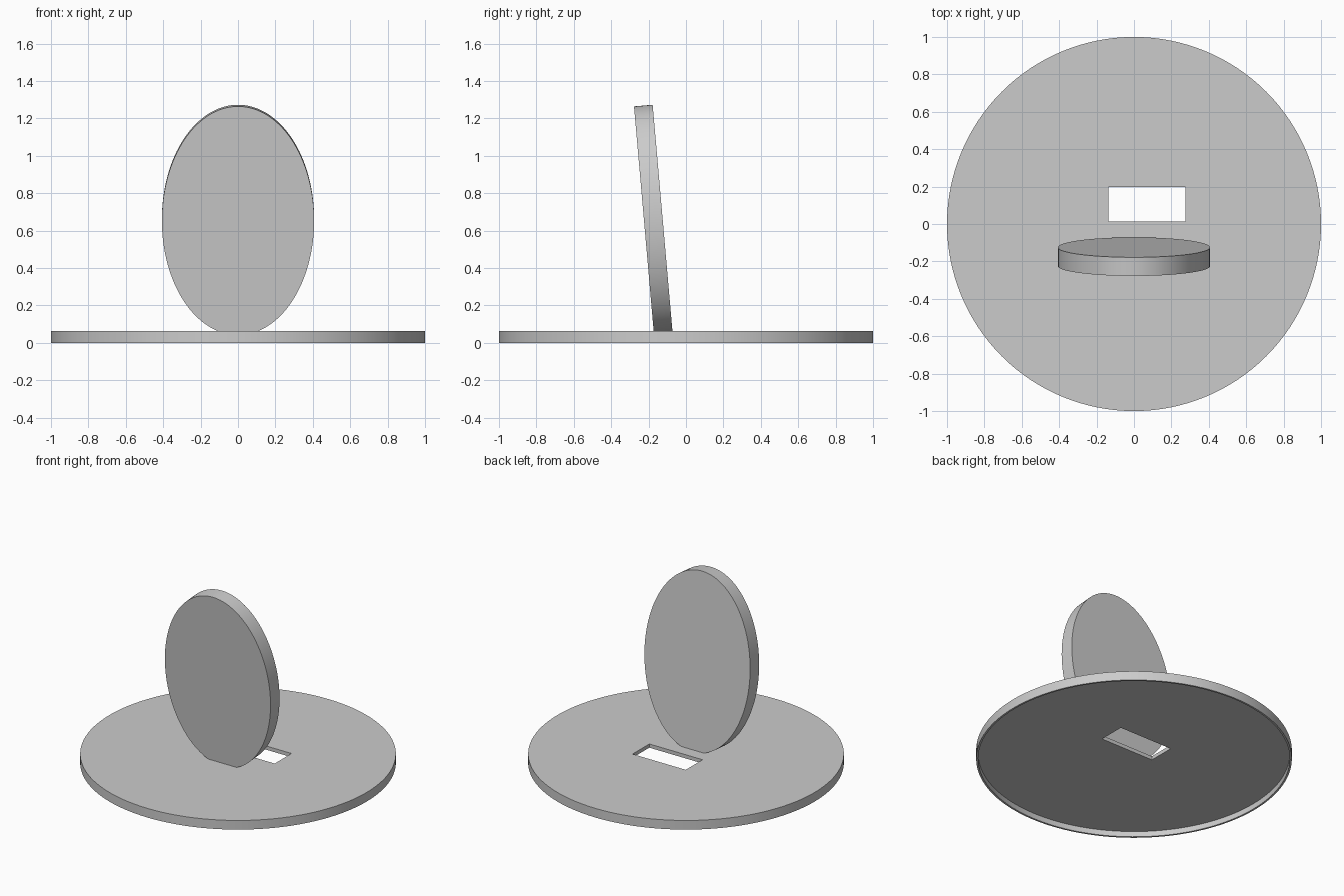
import bpy
import math

if "Cube" in bpy.data.objects:
    bpy.data.objects.remove(bpy.data.objects["Cube"], do_unlink=True)

grey = bpy.data.materials.new("plain grey")
grey.use_nodes = True
colour = (0.6, 0.6, 0.6, 1)
grey.diffuse_color = colour
grey.node_tree.nodes["Principled BSDF"].inputs["Base Color"].default_value = colour


def disc(name, radius, low, high):
    bpy.ops.mesh.primitive_cylinder_add(vertices=128, radius=radius, depth=high - low,
                                        location=(0, 0, (low + high) / 2))
    ob = bpy.context.object
    ob.name = name
    ob.data.materials.append(grey)
    return ob


def block(name, x0, x1, y0, y1, z0, z1):
    bpy.ops.mesh.primitive_cube_add(size=1, location=((x0 + x1) / 2, (y0 + y1) / 2, (z0 + z1) / 2))
    ob = bpy.context.object
    ob.name = name
    ob.scale = (x1 - x0, y1 - y0, z1 - z0)
    ob.data.materials.append(grey)
    return ob


def activate(ob):
    bpy.ops.object.select_all(action='DESELECT')
    ob.select_set(True)
    bpy.context.view_layer.objects.active = ob


def cut(ob, cutter):
    bpy.context.view_layer.update()
    activate(ob)
    mod = ob.modifiers.new("cut", 'BOOLEAN')
    mod.operation = 'DIFFERENCE'
    mod.solver = 'EXACT'
    mod.object = cutter
    bpy.ops.object.modifier_apply(modifier=mod.name)
    bpy.data.objects.remove(cutter, do_unlink=True)


def smooth(ob):
    activate(ob)
    bpy.ops.object.shade_smooth_by_angle(angle=math.radians(30))


# Round base: hollow underneath with a thin rim, and a rectangular slot
base_top = 0.064
base = disc("round_base", 1.0, 0, base_top)
cut(base, disc("recess_cutter", 0.987, -0.1, 0.038))
cut(base, block("slot_cutter", -0.137, 0.275, 0.013, 0.198, -0.2, 0.2))
smooth(base)

# Upright oval panel, leaning slightly to the front, its foot sunk in the base
panel = disc("oval_panel", 1.0, -0.05, 0.05)
panel.scale = (0.407, 0.614, 1)
panel.rotation_euler = (math.radians(95), 0, 0)
panel.location = (0, -0.1745, 0.657)
cut(panel, block("foot_cutter", -1, 1, -1, 1, -1, base_top - 0.01))
smooth(panel)
